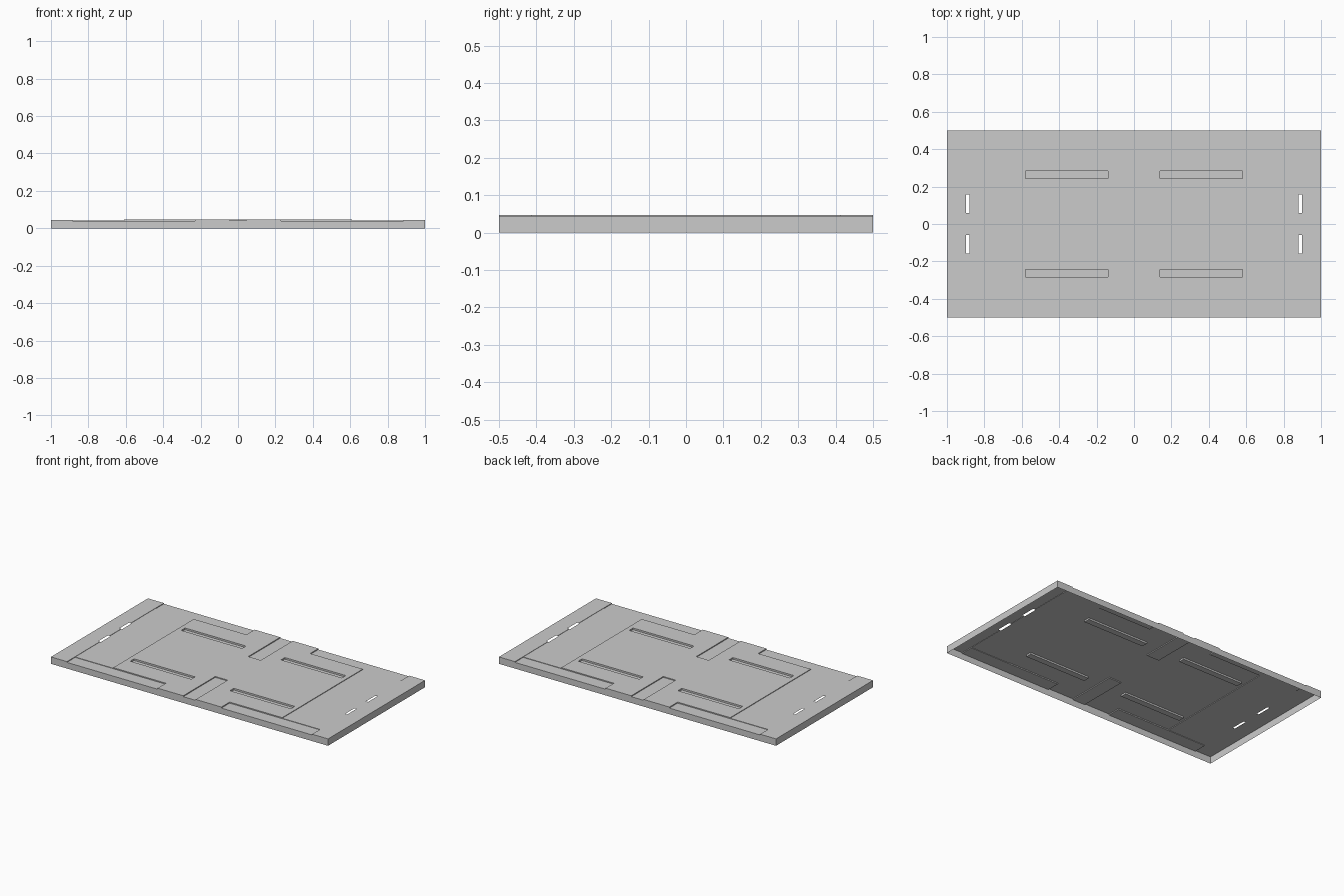
import bpy, bmesh

if "Cube" in bpy.data.objects:
    bpy.data.objects.remove(bpy.data.objects["Cube"])

# Open-bottomed stepped sheet: heights per rectangular zone, later zones override
def zones():
    yield (-1, 1, -0.5, 0.5, 0.045)                        # outer end strips
    yield (-0.885, 0.885, -0.5, 0.5, 0.040)                # low borders
    yield (-0.885, 0.885, -0.415, 0.415, 0.043)            # mid panels
    yield (-0.61, 0.61, -0.415, 0.415, 0.047)              # raised centre
    yield (-0.23, 0.23, -0.5, 0.5, 0.047)                  # centre tabs to long edges
    for s in (-1, 1):
        y0, y1 = sorted((s * 0.17, s * 0.5))
        yield (-0.045, 0.045, y0, y1, 0.041)               # middle notches
        for t in (-1, 1):
            x0, x1 = sorted((s * 0.14, s * 0.58))
            y0, y1 = sorted((t * 0.243, t * 0.283))
            yield (x0, x1, y0, y1, 0.036)                  # long recessed slots
            x0, x1 = sorted((s * 0.88, s * 0.897))
            y0, y1 = sorted((t * 0.06, t * 0.157))
            yield (x0, x1, y0, y1, None)                   # end slots cut through

Z = list(zones())
xs = sorted({v for z in Z for v in z[:2]})
ys = sorted({v for z in Z for v in z[2:4]})

def height(i, j):
    if not (0 <= i < len(xs) - 1 and 0 <= j < len(ys) - 1):
        return 0.0
    x, y = (xs[i] + xs[i + 1]) / 2, (ys[j] + ys[j + 1]) / 2
    return [z[4] for z in Z if z[0] < x < z[1] and z[2] < y < z[3]][-1]

bm = bmesh.new()

def quad(*pts):
    bm.faces.new([bm.verts.new(p) for p in pts])

def wall(a, b, h0, h1):
    if h0 is not None and h1 is not None and h0 != h1:
        quad((*a, h1), (*b, h1), (*b, h0), (*a, h0))

# Horizontal faces
for i in range(len(xs) - 1):
    for j in range(len(ys) - 1):
        h = height(i, j)
        if h is not None:
            x0, x1, y0, y1 = xs[i], xs[i + 1], ys[j], ys[j + 1]
            quad((x0, y0, h), (x1, y0, h), (x1, y1, h), (x0, y1, h))

# Steps between zones and the outer skirt down to the ground
for i, x in enumerate(xs):
    for j in range(len(ys) - 1):
        wall((x, ys[j + 1]), (x, ys[j]), height(i - 1, j), height(i, j))
for j, y in enumerate(ys):
    for i in range(len(xs) - 1):
        wall((xs[i], y), (xs[i + 1], y), height(i, j - 1), height(i, j))

bmesh.ops.remove_doubles(bm, verts=bm.verts, dist=1e-5)
me = bpy.data.meshes.new("stepped_panel")
bm.to_mesh(me)
bm.free()
ob = bpy.data.objects.new("stepped_panel", me)
bpy.context.collection.objects.link(ob)
